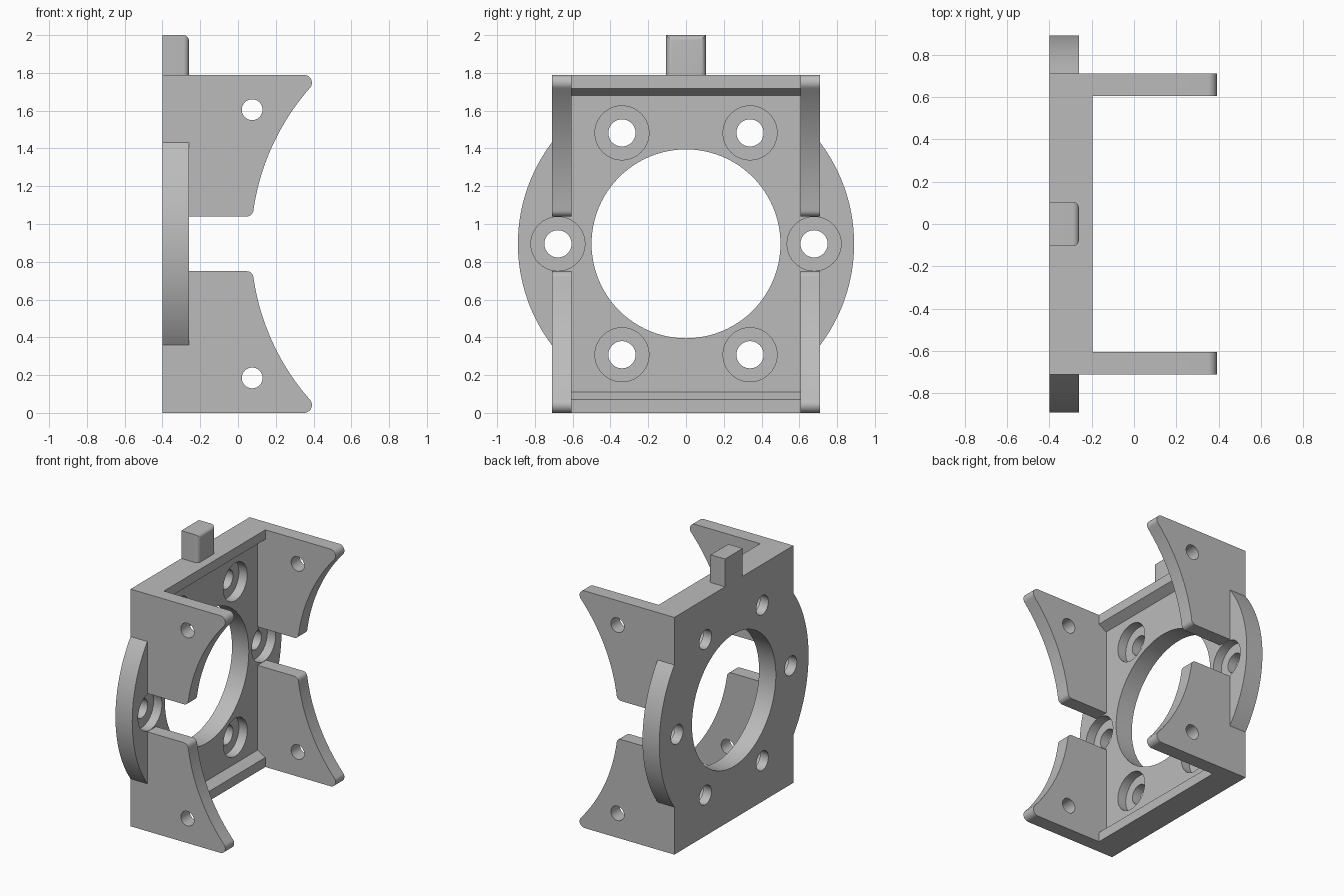
import bpy
import bmesh
from math import cos, sin, atan2, sqrt, pi, radians
from mathutils import Vector

if "Cube" in bpy.data.objects:
    bpy.data.objects.remove(bpy.data.objects["Cube"], do_unlink=True)

BACK, FACE, LIP = -0.40, -0.26, -0.195     # plate and lip depths along x
HALF, INNER, TOP = 0.71, 0.605, 1.79       # half width, inside of flanges, height
MID = TOP / 2

grey = bpy.data.materials.new("light grey")
grey.use_nodes = True
grey.diffuse_color = (0.5, 0.5, 0.5, 1)
grey.node_tree.nodes["Principled BSDF"].inputs["Base Color"].default_value = (0.5, 0.5, 0.5, 1)


def finish(bm, name):
    bmesh.ops.recalc_face_normals(bm, faces=bm.faces)
    mesh = bpy.data.meshes.new(name)
    bm.to_mesh(mesh)
    bm.free()
    mesh.materials.append(grey)
    obj = bpy.data.objects.new(name, mesh)
    bpy.context.collection.objects.link(obj)
    return obj


def prism(name, points, axis, start, end):
    """Extrude a (y, z) profile along x, or an (x, z) profile along y."""
    def place(p):
        return (start, p[0], p[1]) if axis == "x" else (p[0], start, p[1])
    bm = bmesh.new()
    face = bm.faces.new([bm.verts.new(place(p)) for p in points])
    moved = bmesh.ops.extrude_face_region(bm, geom=[face])["geom"]
    shift = Vector((end - start, 0, 0) if axis == "x" else (0, end - start, 0))
    bmesh.ops.translate(bm, vec=shift, verts=[v for v in moved if isinstance(v, bmesh.types.BMVert)])
    return finish(bm, name)


def arc(cx, cz, r, a, b, n):
    return [(cx + r * cos(a + (b - a) * i / n), cz + r * sin(a + (b - a) * i / n))
            for i in range(n + 1)]


def drill(obj, u, z, r, axis, start, end, n=40):
    """Cut a round hole and discard the cutter."""
    cutter = prism("cutter", arc(u, z, r, 0, 2 * pi, n)[:-1], axis, start, end)
    cutter.hide_render = True
    mod = obj.modifiers.new("hole", "BOOLEAN")
    mod.operation, mod.solver, mod.object = "DIFFERENCE", "EXACT", cutter
    bpy.context.view_layer.objects.active = obj
    bpy.ops.object.modifier_apply(modifier=mod.name)
    bpy.data.objects.remove(cutter, do_unlink=True)


def smooth(obj):
    bpy.ops.object.select_all(action="DESELECT")
    obj.select_set(True)
    bpy.context.view_layer.objects.active = obj
    bpy.ops.object.shade_smooth_by_angle(angle=radians(30))


# Back plate: square merged with a disc that bulges past both sides
DISC = 0.89
a = atan2(sqrt(DISC ** 2 - HALF ** 2), HALF)
outline = [(HALF, 0)] + arc(0, MID, DISC, -a, a, 32) + [(HALF, TOP), (-HALF, TOP)]
outline += arc(0, MID, DISC, pi - a, pi + a, 32) + [(-HALF, 0)]
plate = prism("back_plate", outline, "x", BACK, FACE)
drill(plate, 0, MID, 0.5, "x", BACK - 0.1, FACE + 0.1, 96)

# Six counterbored screw holes on a circle
for i in range(6):
    y, z = 0.678 * cos(i * pi / 3), MID + 0.678 * sin(i * pi / 3)
    drill(plate, y, z, 0.143, "x", FACE - 0.07, FACE + 0.1)
    drill(plate, y, z, 0.072, "x", BACK - 0.1, FACE + 0.1)
smooth(plate)

# Flange profile: concave edge with a rounded tip and rounded inner corner
CX, R, LOW = 1.317, 1.248, 1.04


def fillet(z, r):
    """Centre of a rounding tangent to the concave edge, and its contact angle."""
    x = CX - sqrt((R + r) ** 2 - (z - MID) ** 2)
    return x, atan2(MID - z, CX - x)


tip_r, low_r = 0.042, 0.035
tip_x, tip_a = fillet(TOP - tip_r, tip_r)
low_x, low_a = fillet(LOW + low_r, low_r)
profile = [(FACE, TOP)] + arc(tip_x, TOP - tip_r, tip_r, pi / 2, tip_a, 12)
profile += arc(CX, MID, R, pi + tip_a, pi + low_a, 28)[1:-1]
profile += arc(low_x, LOW + low_r, low_r, low_a, -pi / 2, 8) + [(FACE, LOW)]

# Four flanges and two sloped lips, mirrored about the centre
for level, flip in (("upper", False), ("lower", True)):
    def mirror(points):
        return [(x, TOP - z if flip else z) for x, z in points]
    for side, s in (("left", 1), ("right", -1)):
        # the front (-y) is the viewer's side, so name by rear and front
        where = "rear" if s > 0 else "front"
        flange = prism(f"{level}_{where}_flange", mirror(profile), "y", s * INNER, s * HALF)
        hole_z = mirror([(0.075, 1.605)])[0][1]
        drill(flange, 0.075, hole_z, 0.055, "y", s * 0.5, s * 0.8)
        smooth(flange)
    lip = [(FACE, TOP), (LIP, TOP), (LIP, 1.718), (FACE, 1.68)]
    prism(f"{level}_lip", mirror(lip), "y", -INNER, INNER)

# Locating tab on top, rounded on its inward-facing edges
tab = prism("top_tab", [(-0.105, TOP), (0.105, TOP), (0.105, 2), (-0.105, 2)], "x", BACK, FACE)
bm = bmesh.new()
bm.from_mesh(tab.data)
edges = [e for e in bm.edges if all(v.co.x > FACE - 0.01 for v in e.verts)
         and any(v.co.z > 1.9 for v in e.verts)]
bmesh.ops.bevel(bm, geom=edges, offset=0.03, segments=6, profile=0.5, affect="EDGES")
bm.to_mesh(tab.data)
bm.free()
smooth(tab)
